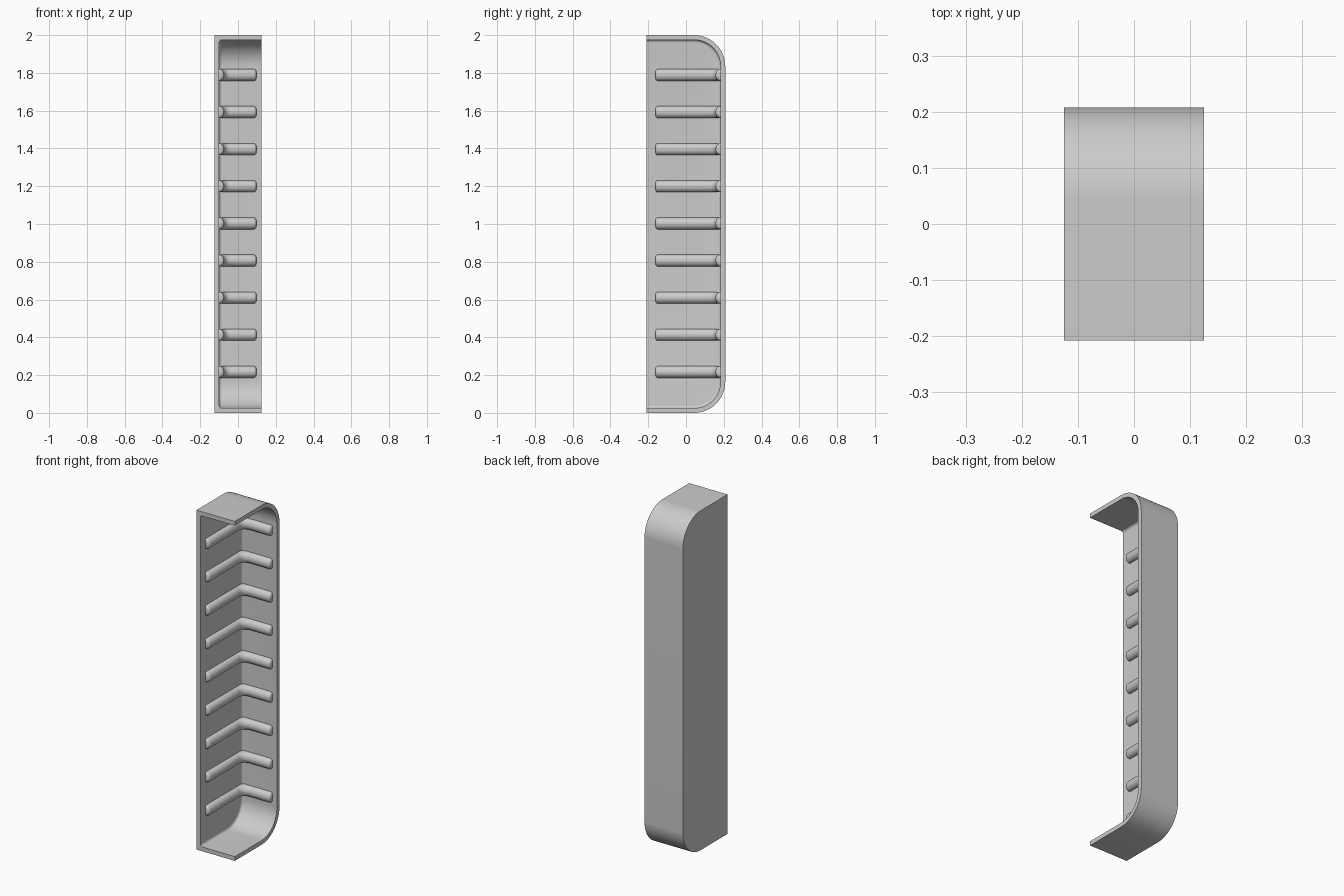
import bpy, bmesh
from math import sin, cos, pi

cube = bpy.data.objects.get("Cube")
if cube:
    bpy.data.objects.remove(cube)

HX, HY, H = 0.125, 0.208, 2.0      # half width, half depth, height
WALL, CORNER, FILLET = 0.025, 0.165, 0.015
RIB_W, RIB_H = 0.031, 0.027        # rib half width and protrusion

grey = bpy.data.materials.new("plain grey")
grey.use_nodes = True
grey.diffuse_color = (0.6, 0.6, 0.6, 1)
grey.node_tree.nodes["Principled BSDF"].inputs["Base Color"].default_value = (0.6, 0.6, 0.6, 1)


def finish(name, bm):
    bmesh.ops.recalc_face_normals(bm, faces=bm.faces)
    mesh = bpy.data.meshes.new(name)
    bm.to_mesh(mesh)
    bm.free()
    mesh.materials.append(grey)
    obj = bpy.data.objects.new(name, mesh)
    bpy.context.collection.objects.link(obj)
    bpy.ops.object.select_all(action='DESELECT')
    obj.select_set(True)
    bpy.context.view_layer.objects.active = obj
    bpy.ops.object.shade_smooth_by_angle(angle=pi / 6)
    return obj


def bridge(bm, a, b, closed=False):
    n = len(a)
    for i in range(n if closed else n - 1):
        j = (i + 1) % n
        bm.faces.new((a[i], a[j], b[j], b[i]))


def u_ring(bm, x, inset, steps=20):
    """Open U outline in the yz plane, bottom front to top front."""
    r = CORNER - inset
    cy = HY - CORNER
    pts = [(-HY, inset)]
    for cz, start in ((CORNER, -pi / 2), (H - CORNER, 0)):
        for i in range(steps + 1):
            a = start + pi / 2 * i / steps
            pts.append((cy + r * cos(a), cz + r * sin(a)))
    pts.append((-HY, H - inset))
    return [bm.verts.new((x, y, z)) for y, z in pts]


# Shell: side plate and wrapped band, with a fillet where they meet inside
bm = bmesh.new()
sections = [(-HX, 0), (HX, 0), (HX, WALL)]
for i in range(7):
    a = pi / 2 * i / 6
    sections.append((-HX + WALL + FILLET * (1 - sin(a)),
                     WALL + FILLET * (1 - cos(a))))
rings = [u_ring(bm, x, d) for x, d in sections]
for a, b in zip(rings, rings[1:]):
    bridge(bm, a, b)
bm.faces.new(rings[0])
bm.faces.new(rings[-1])
bm.faces.new([r[0] for r in rings] + [r[-1] for r in reversed(rings)])
finish("shell", bm)


# Ribs: rounded bars along the plate, bending onto the back wall
def rib_path():
    """Points as x, y, inward normal x, y, and size factor."""
    wx, wy, r = -HX + WALL, HY - WALL, 0.06
    path = []
    tip = [(0, 0.6), (0.003, 0.82), (0.007, 0.95), (0.012, 1)]
    for d, s in tip:
        path.append((wx, -0.162 + d, 1, 0, s))
    for i in range(11):
        a = pi - pi / 2 * i / 10
        path.append((wx + r + r * cos(a), wy - r + r * sin(a), -cos(a), -sin(a), 1))
    for d, s in reversed(tip):
        path.append((0.097 - d, wy, 0, -1, s))
    return path


def rib(name, z):
    bm = bmesh.new()
    profile = [(-RIB_W, -0.018)]
    profile += [(-RIB_W * cos(pi * i / 14), RIB_H * sin(pi * i / 14)) for i in range(15)]
    profile.append((RIB_W, -0.018))
    loops = []
    for x, y, nx, ny, s in rib_path():
        loops.append([bm.verts.new((x + nx * h * s, y + ny * h * s, z + w * s))
                      for w, h in profile])
    for a, b in zip(loops, loops[1:]):
        bridge(bm, a, b, closed=True)
    bm.faces.new(loops[0])
    bm.faces.new(loops[-1])
    finish(name, bm)


for k in range(9):
    rib(f"rib_{k + 1}", 1.003 + (k - 4) * 0.1965)
